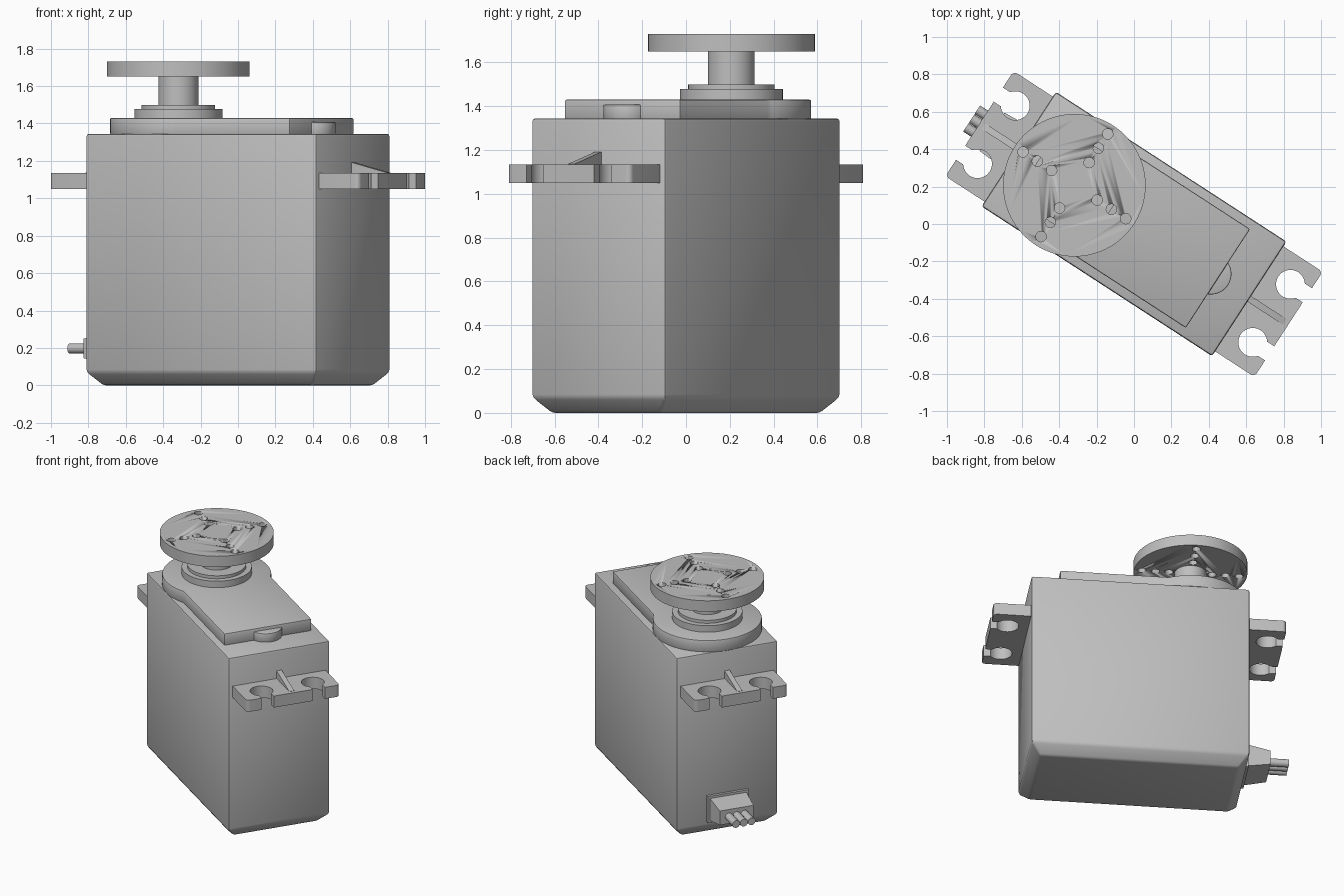
import bpy, bmesh
from math import sin, cos, pi, radians, asin, sqrt

cube = bpy.data.objects.get("Cube")
if cube:
    bpy.data.objects.remove(cube, do_unlink=True)

TURN = radians(-33)      # the whole model is turned about z
SHAFT_X = -0.38          # output shaft, in the unturned frame

grey = bpy.data.materials.new("plain grey")
grey.use_nodes = True
grey.diffuse_color = (0.52, 0.52, 0.52, 1)
grey.node_tree.nodes["Principled BSDF"].inputs["Base Color"].default_value = (0.52, 0.52, 0.52, 1)


def arc(cx, cy, r, a0, a1, n):
    return [(cx + r * cos(a0 + (a1 - a0) * i / n), cy + r * sin(a0 + (a1 - a0) * i / n))
            for i in range(n + 1)]


def circle(cx, cy, r, n=64):
    return arc(cx, cy, r, 0, 2 * pi, n)[:-1]


def box(x0, x1, y0, y1):
    return [(x0, y0), (x1, y0), (x1, y1), (x0, y1)]


def finish(name, bm, bevel=0):
    bmesh.ops.recalc_face_normals(bm, faces=bm.faces)
    mesh = bpy.data.meshes.new(name)
    bm.to_mesh(mesh)
    bm.free()
    mesh.materials.append(grey)
    ob = bpy.data.objects.new(name, mesh)
    ob.rotation_euler.z = TURN
    bpy.context.collection.objects.link(ob)
    bpy.ops.object.select_all(action='DESELECT')
    bpy.context.view_layer.objects.active = ob
    ob.select_set(True)
    if bevel:
        mod = ob.modifiers.new("soft edges", 'BEVEL')
        mod.width = bevel
        mod.segments = 2
        mod.limit_method = 'ANGLE'
        mod.angle_limit = radians(40)
        bpy.ops.object.modifier_apply(modifier=mod.name)
    bpy.ops.object.shade_smooth_by_angle(angle=radians(30))
    return ob


def loft(bm, rings):
    """Skin a list of equal-length 3D loops and cap both ends."""
    loops = [[bm.verts.new(p) for p in ring] for ring in rings]
    n = len(loops[0])
    for a, b in zip(loops, loops[1:]):
        for i in range(n):
            j = (i + 1) % n
            bm.faces.new((a[i], a[j], b[j], b[i]))
    bm.faces.new(loops[0][::-1])
    bm.faces.new(loops[-1])


def prism(name, outline, z0, z1, bevel=0):
    bm = bmesh.new()
    loft(bm, [[(x, y, z) for x, y in outline] for z in (z0, z1)])
    return finish(name, bm, bevel)


# Case with a chamfered foot
bm = bmesh.new()
loft(bm, [[(x, y, z) for x, y in box(-0.735 + i, 0.735 - i, -0.365 + i, 0.365 - i)]
          for z, i in ((0, 0.065), (0.07, 0), (1.345, 0))])
finish("case", bm, 0.014)

# Raised lid: round around the shaft, narrower towards the far end
half, radius = 0.315, 0.365
a = asin(half / radius)
lid = arc(SHAFT_X, 0, radius, a, 2 * pi - a, 56) + [(0.535, -half), (0.535, half)]
prism("lid", lid, 1.34, 1.43, 0.008)
prism("lid_tongue", circle(0.49, 0, 0.11, 40), 1.34, 1.408, 0.006)

# Shaft stack
prism("bearing_collar", circle(SHAFT_X, 0, 0.235), 1.425, 1.478)
prism("bearing_ring", circle(SHAFT_X, 0, 0.197), 1.47, 1.5)
prism("output_shaft", circle(SHAFT_X, 0, 0.107, 48), 1.49, 1.655)

# Round horn with four rows of three drilled holes
horn = prism("horn_disc", circle(SHAFT_X, 0, 0.381, 96), 1.65, 1.73)
bm = bmesh.new()
for k in range(4):
    for r in (0.145, 0.236, 0.327):
        cx, cy = SHAFT_X + r * cos(k * pi / 2), r * sin(k * pi / 2)
        loft(bm, [[(x, y, z) for x, y in circle(cx, cy, 0.028, 20)] for z in (1.6, 1.78)])
drill = finish("horn_drill", bm)
drill.hide_render = True
cut = horn.modifiers.new("holes", 'BOOLEAN')
cut.operation = 'DIFFERENCE'
cut.solver = 'EXACT'
cut.object = drill
bpy.context.view_layer.update()
bpy.context.view_layer.objects.active = horn
bpy.ops.object.modifier_apply(modifier=cut.name)
bpy.data.objects.remove(drill, do_unlink=True)

# Mounting ears with open screw slots, and a stiffening rib on each
END, WIDE, SLOT_X, SLOT_Y, SLOT_R, GAP = 0.985, 0.335, 0.877, 0.185, 0.077, 0.045
g = asin(GAP / SLOT_R)
lower = [(0.72, -WIDE)] + arc(END - 0.025, -WIDE + 0.025, 0.025, -pi / 2, 0, 6)
lower += [(END, -SLOT_Y - GAP)]
lower += arc(SLOT_X, -SLOT_Y, SLOT_R, 2 * pi - g, g, 32)
lower += [(END, -SLOT_Y + GAP)]
ear = lower + [(x, -y) for x, y in reversed(lower)]
for side, s in (("left", 1), ("right", -1)):
    prism(side + "_ear", [(s * x, y) for x, y in ear], 1.05, 1.135)
    bm = bmesh.new()
    wedge = [(0.725, 1.13), (0.96, 1.13), (0.96, 1.137), (0.735, 1.192), (0.725, 1.192)]
    loft(bm, [[(s * x, y, z) for x, z in wedge] for y in (-0.018, 0.018)])
    finish(side + "_ear_rib", bm)

# Cable exit: flange, tapered grommet and three wires
prism("cable_flange", box(-0.755, -0.73, -0.148, 0.148), 0.1, 0.295)
bm = bmesh.new()
loft(bm, [[(x, y, z) for y, z in box(-w, w, 0.197 - h, 0.197 + h)]
          for x, w, h in ((-0.75, 0.132, 0.082), (-0.905, 0.122, 0.052))])
finish("cable_grommet", bm)
for i in (-1, 0, 1):
    bm = bmesh.new()
    loft(bm, [[(x, y, z) for y, z in circle(i * 0.056, 0.197, 0.027, 20)]
              for x in (-0.89, -1.035)])
    finish("wire_%d" % (i + 2), bm)
